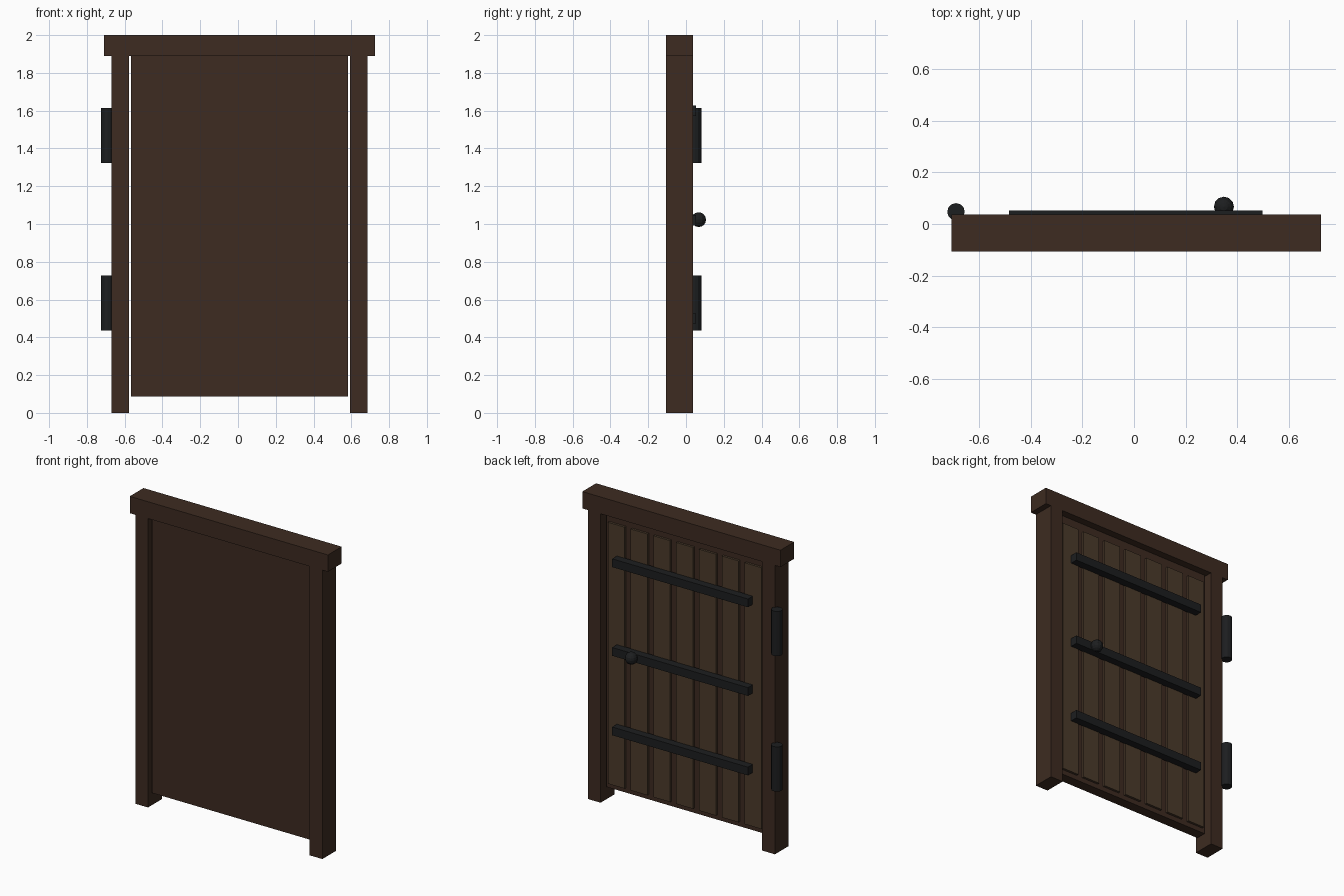
import bpy
import math

if "Cube" in bpy.data.objects:
    bpy.data.objects.remove(bpy.data.objects["Cube"])


def material(name, rgb):
    m = bpy.data.materials.new(name)
    m.diffuse_color = (*rgb, 1)
    m.use_nodes = True
    m.node_tree.nodes["Principled BSDF"].inputs["Base Color"].default_value = m.diffuse_color
    return m


FRAME = material("dark_wood", (0.047, 0.024, 0.015))
PLANK = material("plank_wood", (0.07, 0.043, 0.024))
IRON = material("iron", (0.012, 0.013, 0.014))


def finish(name, mat):
    ob = bpy.context.object
    ob.name = name
    ob.data.materials.append(mat)
    return ob


def box(name, x, y, z, mat):
    """Box from (min, max) pairs on each axis."""
    bpy.ops.mesh.primitive_cube_add(size=1, location=[sum(r) / 2 for r in (x, y, z)])
    bpy.context.object.scale = [r[1] - r[0] for r in (x, y, z)]
    bpy.ops.object.transform_apply(location=False, rotation=False, scale=True)
    return finish(name, mat)


CX = 0.008              # centre line of the door
FRONT, BACK = -0.106, 0.036

# Frame: lintel and two posts
box("lintel", (CX - 0.717, CX + 0.717), (FRONT, BACK), (1.89, 2.0), FRAME)
for side, s in (("left", -1), ("right", 1)):
    a, b = sorted((CX + s * 0.585, CX + s * 0.677))
    box(f"{side}_post", (a, b), (FRONT, BACK), (0, 1.89), FRAME)

# Door panel, recessed in the frame
box("door_panel", (CX - 0.574, CX + 0.574), (-0.08, -0.012), (0.088, 1.89), FRAME)

# Seven raised planks on the back of the panel
for i in range(7):
    x = CX + (i - 3) * 0.165
    box(f"plank_{i + 1}", (x - 0.061, x + 0.061), (-0.02, 0.003), (0.12, 1.83), PLANK)

# Iron straps across the planks
for i, z in enumerate((0.50, 1.02, 1.60)):
    box(f"strap_{i + 1}", (-0.485, 0.498), (0.0, 0.052), (z - 0.027, z + 0.027), IRON)

# Hinge barrels beside the left post
for name, z in (("lower_hinge", 0.582), ("upper_hinge", 1.468)):
    bpy.ops.mesh.primitive_cylinder_add(vertices=12, radius=0.034, depth=0.292,
                                        location=(-0.691, 0.047, z))
    finish(name, IRON)

# Door knob
bpy.ops.mesh.primitive_uv_sphere_add(segments=12, ring_count=8, radius=0.039,
                                     location=(0.349, 0.067, 1.023))
finish("knob", IRON)
